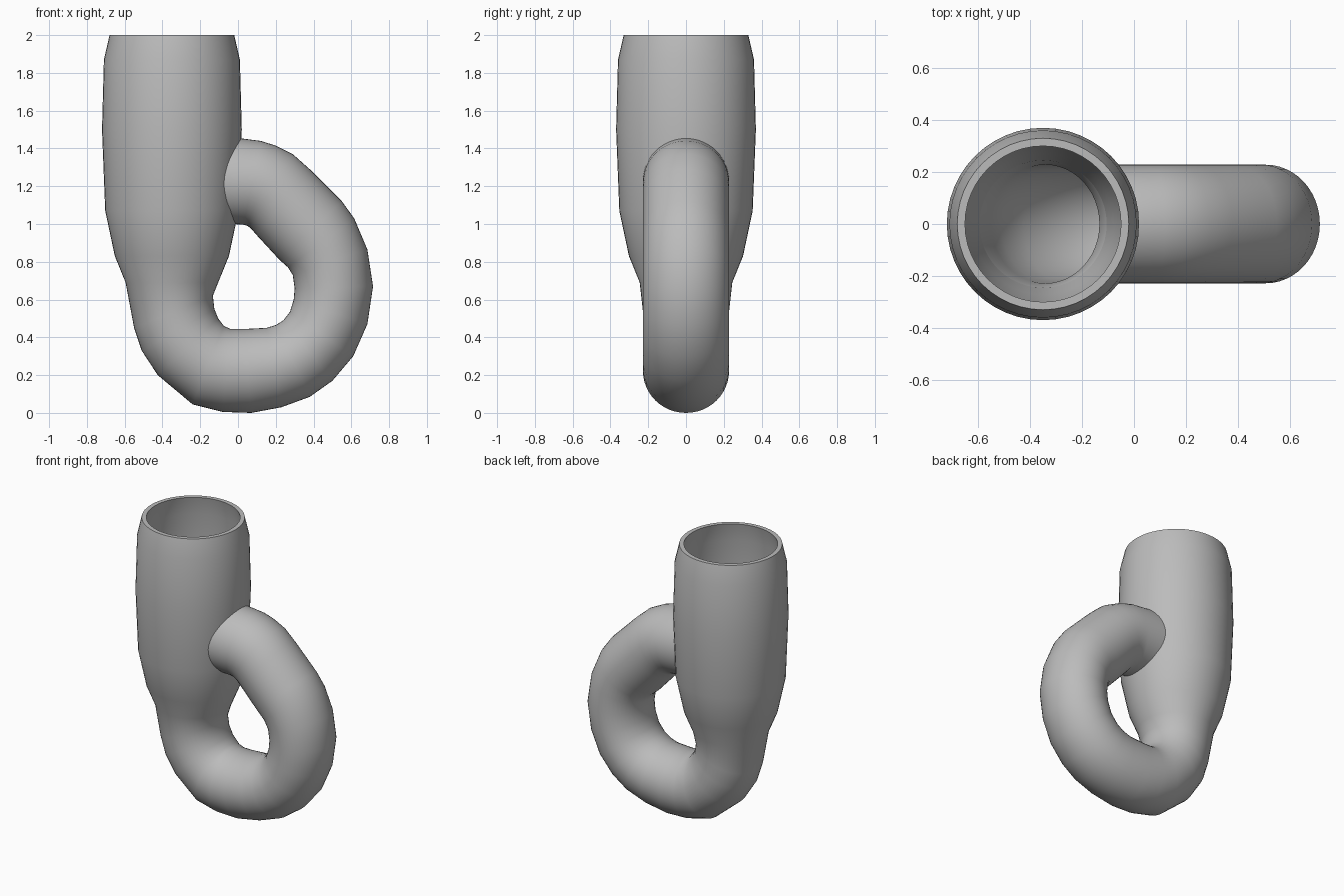
import bpy
import math
from mathutils import Vector

SEGMENTS = 48
AXIS_X = -0.35
TUBE_RADIUS = 0.228
WALL = 0.03

cube = bpy.data.objects.get("Cube")
if cube:
    bpy.data.objects.remove(cube, do_unlink=True)

clay = bpy.data.materials.new("plain_grey")
clay.use_nodes = True
grey = (0.5, 0.5, 0.5, 1)
clay.diffuse_color = grey
clay.node_tree.nodes["Principled BSDF"].inputs["Base Color"].default_value = grey


def section(outer, inner, depth):
    """Elliptical ring spanning two points of the side silhouette."""
    a = Vector((outer[0], 0, outer[1]))
    b = Vector((inner[0], 0, inner[1]))
    middle, half = (a + b) / 2, (b - a) / 2
    ring = []
    for i in range(SEGMENTS):
        angle = math.tau * i / SEGMENTS
        ring.append(middle + half * math.cos(angle)
                    + Vector((0, depth * math.sin(angle), 0)))
    return ring


def level_ring(height, radius):
    """Horizontal circle around the body axis."""
    return section((AXIS_X - radius, height), (AXIS_X + radius, height), radius)


def loft(name, rings):
    """Skin a row of rings with quads."""
    verts = [tuple(point) for ring in rings for point in ring]
    faces = []
    for row in range(len(rings) - 1):
        start, following = row * SEGMENTS, (row + 1) * SEGMENTS
        for i in range(SEGMENTS):
            j = (i + 1) % SEGMENTS
            faces.append((start + i, following + i, following + j, start + j))
    mesh = bpy.data.meshes.new(name)
    mesh.from_pydata(verts, [], faces)
    mesh.materials.append(clay)
    obj = bpy.data.objects.new(name, mesh)
    bpy.context.collection.objects.link(obj)
    bpy.ops.object.select_all(action="DESELECT")
    obj.select_set(True)
    bpy.context.view_layer.objects.active = obj
    bpy.ops.object.shade_smooth_by_angle(angle=math.radians(50))
    return obj


# Body profile: height and radius, from the rim to the neck
body = [(2, 0.33), (1.87, 0.36), (1.5, 0.37), (1.07, 0.353), (0.83, 0.302), (0.69, 0.245)]

# Looping tube: outer and inner silhouette points of each section
loop = [
    ((-0.55, 0.45), (-0.133, 0.62)),
    ((-0.51, 0.33), (-0.125, 0.55)),
    ((-0.425, 0.2), (-0.105, 0.5)),
    ((-0.24, 0.045), (-0.075, 0.46)),
    ((-0.08, 0.005), (-0.04, 0.445)),
    ((0.07, 0), (0.03, 0.444)),
    ((0.23, 0.03), (0.15, 0.45)),
    ((0.38, 0.085), (0.2, 0.465)),
    ((0.5, 0.17), (0.24, 0.49)),
    ((0.61, 0.3), (0.275, 0.535)),
    ((0.685, 0.47), (0.295, 0.6)),
    ((0.715, 0.67), (0.3, 0.66)),
    ((0.685, 0.865), (0.29, 0.73)),
    ((0.615, 1.03), (0.265, 0.77)),
    ((0.55, 1.12), (0.22, 0.81)),
    ((0.38, 1.29), (0.1, 0.94)),
    ((0.29, 1.37), (0.065, 0.98)),
    ((0.2, 1.415), (0.05, 0.99)),
    ((0.12, 1.44), (0.03, 0.996)),
]

rings = [level_ring(z, r) for z, r in body]
rings += [section(outer, inner, TUBE_RADIUS) for outer, inner in loop]

# Last ring is fitted to the round wall of the body
end = section((0, 1.455), (0, 1), TUBE_RADIUS)
for point in end:
    fit = 0.325 + 0.06 * (point.z - 1)
    point.x = AXIS_X + math.sqrt(fit * fit - point.y * point.y)
rings.append(end)
loft("body_and_loop", rings)

# Inner wall rises from the neck and closes with a flat lip
lining = [level_ring(*body[-1])]
lining += [level_ring(z, r - WALL) for z, r in reversed(body[:-1])]
lining.append(level_ring(*body[0]))
loft("inner_wall_and_lip", lining)
